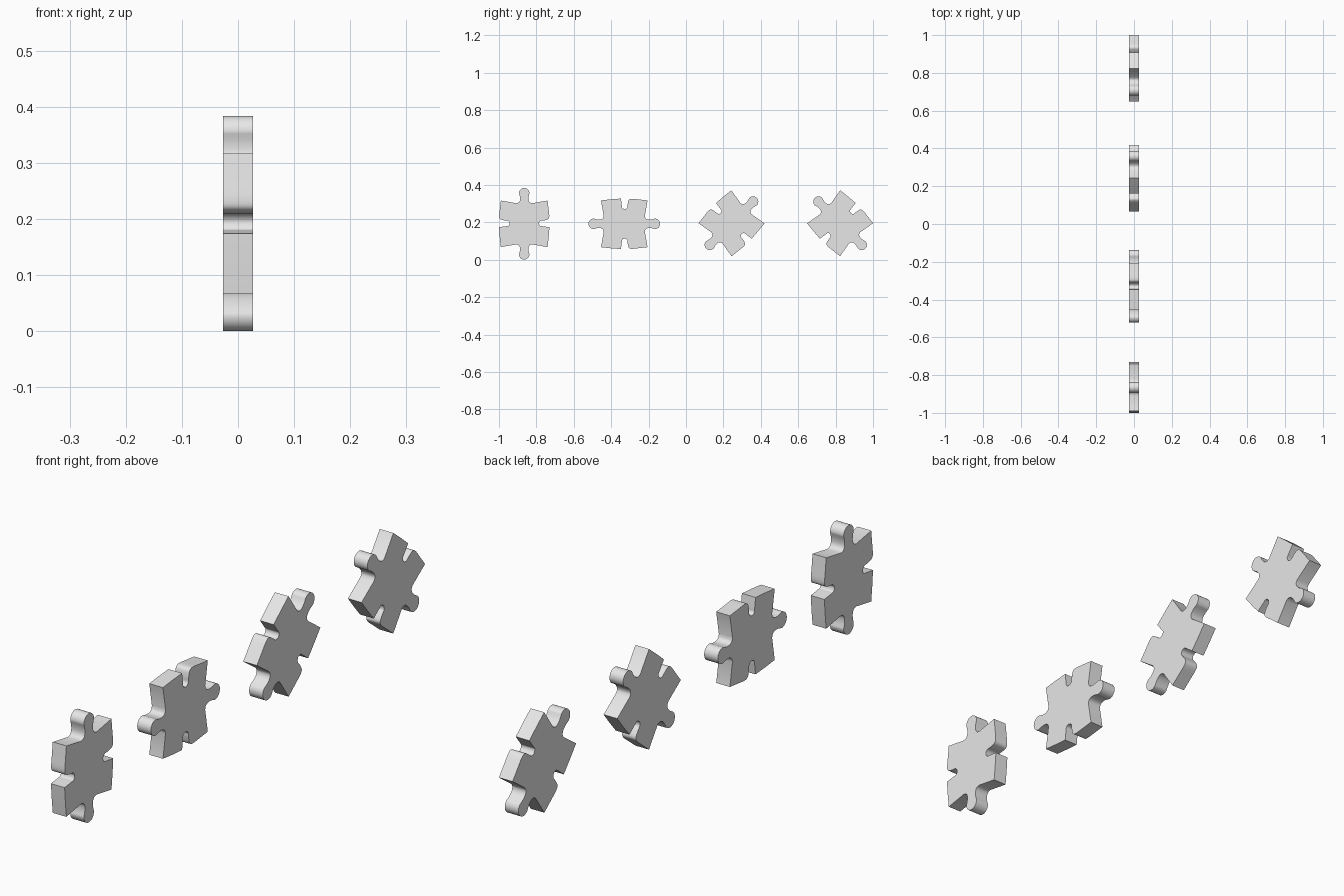
import bpy, bmesh
from math import radians, sin, cos, pi

cube = bpy.data.objects.get("Cube")
if cube:
    bpy.data.objects.remove(cube)

THICK = 0.053

mat = bpy.data.materials.new("light_grey")
mat.use_nodes = True
mat.diffuse_color = (0.8, 0.8, 0.8, 1)
mat.node_tree.nodes["Principled BSDF"].inputs["Base Color"].default_value = (0.8, 0.8, 0.8, 1)


def spline(pts, steps=5):
    """Smooth open curve through the points."""
    p = [pts[0]] + pts + [pts[-1]]
    out = []
    for a, b, c, d in zip(p, p[1:], p[2:], p[3:]):
        for i in range(steps):
            t = i / steps
            out.append(tuple(0.5 * (2 * b[k] + (c[k] - a[k]) * t
                       + (2 * a[k] - 5 * b[k] + 4 * c[k] - d[k]) * t * t
                       + (3 * b[k] - a[k] - 3 * c[k] + d[k]) * t ** 3) for k in (0, 1)))
    return out + [pts[-1]]


def flip(pts, su, sv):
    return [(su * u, sv * v) for u, v in pts]


# Knob edge: straight shoulder, flared neck, round head (right half, then mirrored)
neck = spline([(0.042, 0.110), (0.030, 0.114), (0.023, 0.126), (0.023, 0.144), (0.028, 0.163)])
head = [(0.028 * cos(a), 0.1635 + 0.028 * sin(a))
        for a in (pi / 2 * i / 8 for i in range(1, 9))]
half = [(0.125, 0.1245)] + neck + head
knob = half + flip(half[:-1], -1, 1)[::-1]

# Socket edge: bowed side, rounded upper lip, sharp lower lip
socket = spline([(0.125, 0.1245), (0.130, 0.08), (0.134, 0.04), (0.127, 0.024),
                 (0.105, 0.018), (0.088, 0.016), (0.079, 0.004), (0.084, -0.010),
                 (0.098, -0.013), (0.135, -0.018)])
socket += [(0.131, -0.07), (0.125, -0.1245)]

# Full outline, walking anticlockwise from the top right corner
outline = (knob[:-1] + flip(socket, -1, 1)[:-1]
           + flip(knob, -1, -1)[:-1] + socket[::-1][:-1])


def make_piece(name, y, z, degrees):
    c, s = cos(radians(degrees)), sin(radians(degrees))
    bm = bmesh.new()
    verts = [bm.verts.new((-THICK / 2, y + u * c - v * s, z + u * s + v * c))
             for u, v in outline]
    face = bm.faces.new(verts)
    ext = bmesh.ops.extrude_face_region(bm, geom=[face])
    moved = [g for g in ext["geom"] if isinstance(g, bmesh.types.BMVert)]
    bmesh.ops.translate(bm, verts=moved, vec=(THICK, 0, 0))
    bmesh.ops.recalc_face_normals(bm, faces=bm.faces)
    mesh = bpy.data.meshes.new(name)
    bm.to_mesh(mesh)
    bm.free()
    mesh.materials.append(mat)
    obj = bpy.data.objects.new(name, mesh)
    bpy.context.collection.objects.link(obj)
    bpy.ops.object.select_all(action="DESELECT")
    obj.select_set(True)
    bpy.context.view_layer.objects.active = obj
    bpy.ops.object.shade_smooth_by_angle(angle=radians(35))


# Four identical jigsaw pieces, each turned differently
for i, (y, z, turn) in enumerate([(-0.865, 0.1920, 0), (-0.330, 0.192, -90),
                                  (0.243, 0.195, 135), (0.824, 0.195, -135)]):
    make_piece(f"jigsaw_piece_{i + 1}", y, z, turn)
